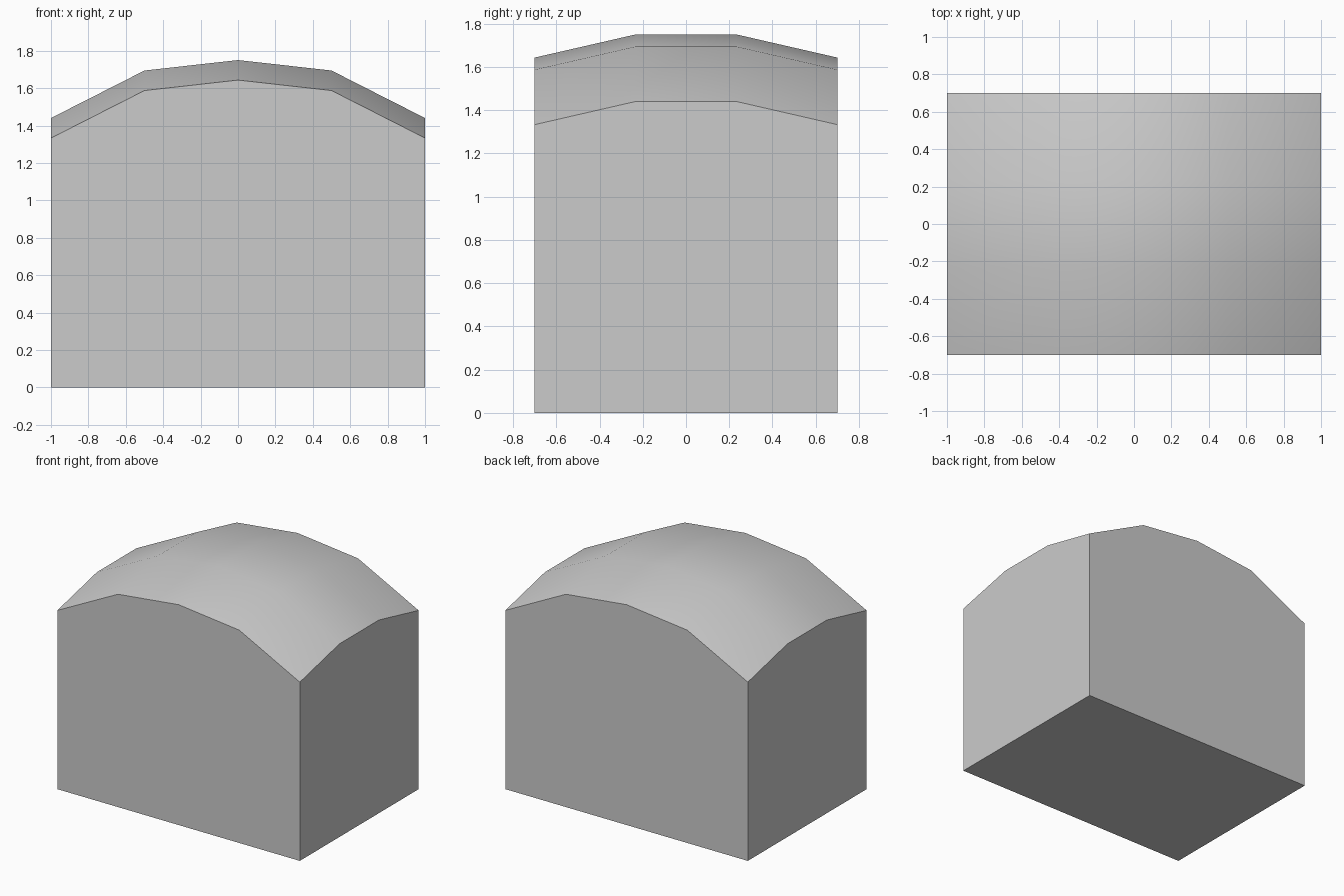
import bpy, bmesh
from math import radians

if "Cube" in bpy.data.objects:
    bpy.data.objects.remove(bpy.data.objects["Cube"])

HALF_X, HALF_Y = 1.0, 0.7
CROWN = 1.75
DROP_X = {0: 0.0, 1: 0.056, 2: 0.31}    # drop per half-unit step away from the ridge
DROP_EDGE_Y = 0.107                     # drop at the front and back edges

bm = bmesh.new()

# Flat base sheet, four panels wide and three deep
bmesh.ops.create_grid(bm, x_segments=4, y_segments=3, size=1)
for v in bm.verts:
    v.co.x *= HALF_X
    v.co.y *= HALF_Y

# Raise a copy of the sheet into the crowned roof, leaving walls and floor
base_faces = bm.faces[:]
raised = bmesh.ops.extrude_face_region(bm, geom=base_faces, use_keep_orig=True)
for v in (g for g in raised["geom"] if isinstance(g, bmesh.types.BMVert)):
    step = round(abs(v.co.x) / HALF_X * 2)
    edge_drop = DROP_EDGE_Y if abs(v.co.y) > HALF_Y * 0.9 else 0
    v.co.z = CROWN - DROP_X[step] - edge_drop

# Merge the coplanar panels of each wall and the floor
bmesh.ops.recalc_face_normals(bm, faces=bm.faces[:])
bmesh.ops.dissolve_limit(bm, angle_limit=radians(1), verts=bm.verts[:], edges=bm.edges[:])

mesh = bpy.data.meshes.new("domed_block")
bm.to_mesh(mesh)
bm.free()
block = bpy.data.objects.new("domed_block", mesh)
bpy.context.collection.objects.link(block)

# Smooth roof, crisp edges to the walls
bpy.context.view_layer.objects.active = block
block.select_set(True)
bpy.ops.object.shade_smooth_by_angle(angle=radians(35))
